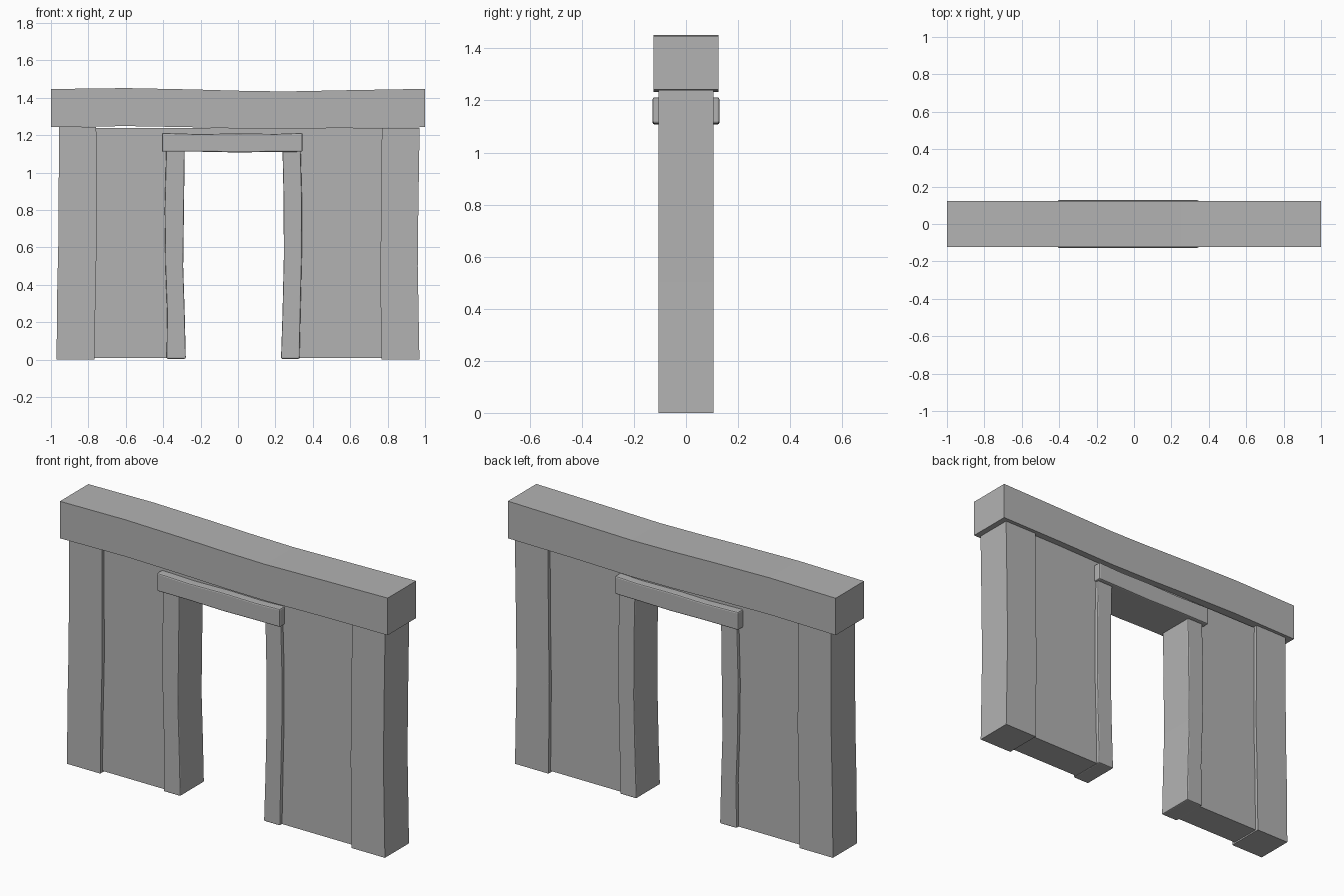
import bpy, bmesh

if "Cube" in bpy.data.objects:
    bpy.data.objects.remove(bpy.data.objects["Cube"])

stone = bpy.data.materials.new("grey_stone")
stone.diffuse_color = (0.45, 0.45, 0.45, 1)
stone.use_nodes = True
stone.node_tree.nodes["Principled BSDF"].inputs["Base Color"].default_value = stone.diffuse_color


def slab(name, rows, depth, bevel=0):
    """Extrude a strip of paired outline points symmetrically through y."""
    bm = bmesh.new()
    rings = []
    for (ax, az), (bx, bz) in rows:
        rings.append([bm.verts.new(p) for p in (
            (ax, -depth, az), (bx, -depth, bz), (bx, depth, bz), (ax, depth, az))])
    for lo, hi in zip(rings, rings[1:]):
        for i in range(4):
            j = (i + 1) % 4
            bm.faces.new((lo[i], lo[j], hi[j], hi[i]))
    bm.faces.new(rings[0][::-1])
    bm.faces.new(rings[-1])
    bmesh.ops.recalc_face_normals(bm, faces=bm.faces)
    mesh = bpy.data.meshes.new(name)
    bm.to_mesh(mesh)
    bm.free()
    mesh.materials.append(stone)
    obj = bpy.data.objects.new(name, mesh)
    bpy.context.collection.objects.link(obj)
    if bevel:
        mod = obj.modifiers.new("worn_edges", 'BEVEL')
        mod.width = bevel
        mod.segments = 2
        mod.limit_method = 'ANGLE'
        mod.angle_limit = 0.8
    return obj


def upright(name, levels, depth, bevel=0):
    """Vertical slab from (z, left x, right x) levels."""
    return slab(name, [((l, z), (r, z)) for z, l, r in levels], depth, bevel)


def crossbar(name, stations, depth, bevel=0):
    """Horizontal slab from (x, bottom z, top z) stations."""
    return slab(name, [((x, b), (x, t)) for x, b, t in stations], depth, bevel)


# Outer pillars, slightly crooked
upright("left_pillar", [(0, -0.97, -0.767), (0.35, -0.967, -0.762),
        (0.65, -0.96, -0.755), (1.245, -0.957, -0.758)], 0.105)
upright("right_pillar", [(0, 0.766, 0.97), (0.5, 0.761, 0.961),
        (0.8, 0.766, 0.964), (1.24, 0.769, 0.971)], 0.105)

# Recessed wall panels beside and above the doorway
upright("left_wall", [(0.008, -0.80, -0.33), (1.24, -0.80, -0.33)], 0.086)
upright("right_wall", [(0.008, 0.29, 0.80), (1.24, 0.29, 0.80)], 0.086)
upright("wall_above_door", [(1.13, -0.33, 0.29), (1.24, -0.33, 0.29)], 0.086)

# Door posts with softened edges
upright("left_door_post", [(0.005, -0.382, -0.279), (0.25, -0.379, -0.285),
        (0.5, -0.388, -0.293), (0.8, -0.392, -0.289), (1.12, -0.384, -0.285)],
        0.105, 0.006)
upright("right_door_post", [(0.005, 0.23, 0.329), (0.25, 0.238, 0.334),
        (0.55, 0.245, 0.341), (0.85, 0.244, 0.342), (1.12, 0.238, 0.335)],
        0.105, 0.006)

# Door lintel
crossbar("door_lintel", [(-0.407, 1.112, 1.212), (-0.2, 1.112, 1.206),
         (0.0, 1.108, 1.21), (0.2, 1.111, 1.207), (0.345, 1.112, 1.212)],
         0.128, 0.007)

# Heavy, gently wavy top beam
crossbar("top_beam", [(-1, 1.243, 1.447), (-0.6, 1.249, 1.452),
         (-0.25, 1.243, 1.445), (0.0, 1.236, 1.438), (0.25, 1.233, 1.434),
         (0.6, 1.24, 1.441), (1, 1.243, 1.448)], 0.124)
